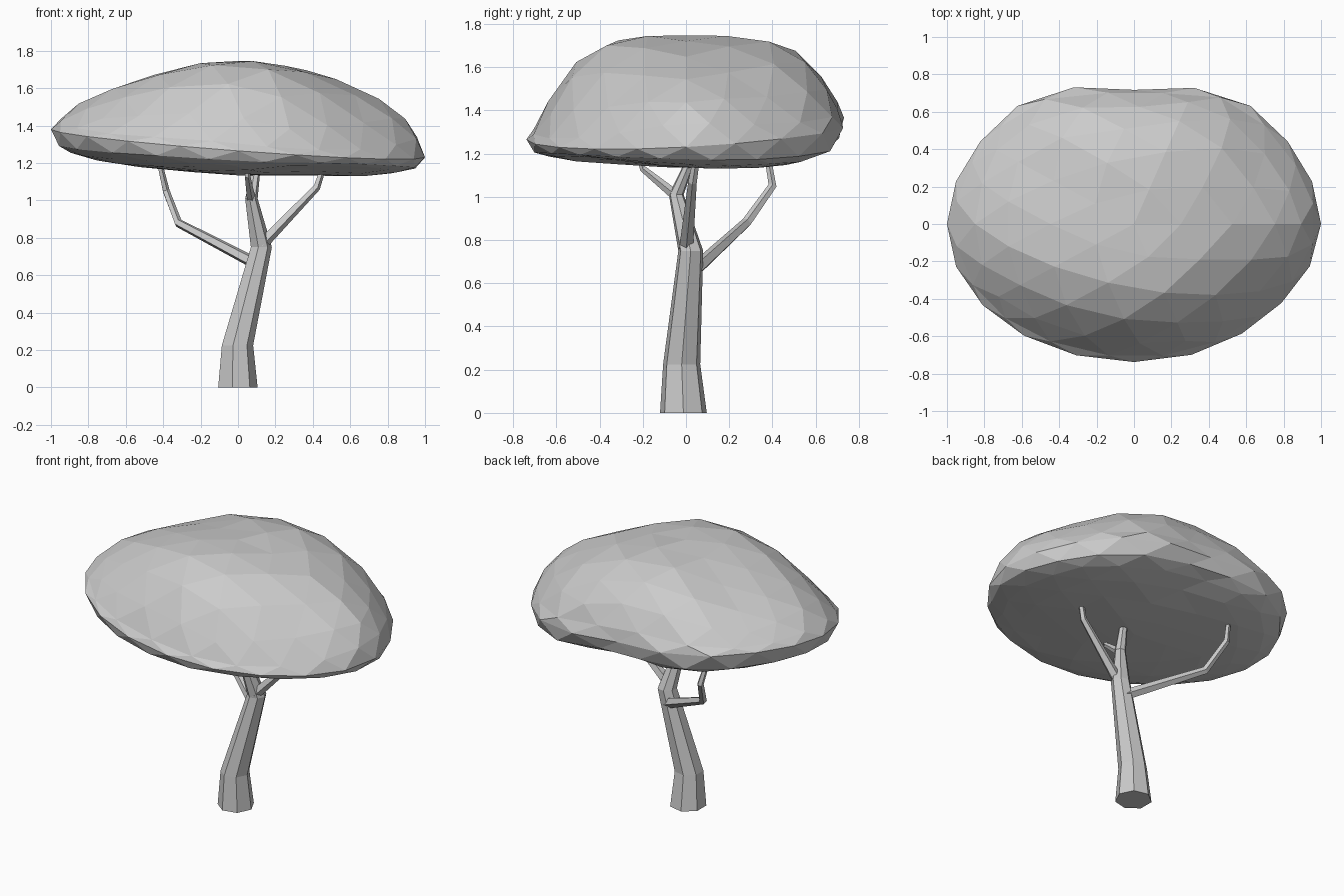
import bpy, bmesh, math
from mathutils import Vector

cube = bpy.data.objects.get("Cube")
if cube:
    bpy.data.objects.remove(cube)

grey = bpy.data.materials.new("pale_grey")
grey.use_nodes = True
grey.diffuse_color = (0.6, 0.6, 0.6, 1)
grey.node_tree.nodes["Principled BSDF"].inputs["Base Color"].default_value = (0.6, 0.6, 0.6, 1)


def finish(bm, name):
    bmesh.ops.recalc_face_normals(bm, faces=bm.faces)
    mesh = bpy.data.meshes.new(name)
    bm.to_mesh(mesh)
    bm.free()
    mesh.materials.append(grey)
    obj = bpy.data.objects.new(name, mesh)
    bpy.context.collection.objects.link(obj)
    return obj


def limb(name, path, sides, flat_rings=False):
    """Tapered faceted tube along (x, y, z, radius) points."""
    bm = bmesh.new()
    pts = [Vector(p[:3]) for p in path]
    rings = []
    for i, p in enumerate(pts):
        along = pts[min(i + 1, len(pts) - 1)] - pts[max(i - 1, 0)]
        if flat_rings:
            along = Vector((0, 0, 1))
        turn = Vector((0, 0, 1)).rotation_difference(along.normalized())
        ring = []
        for k in range(sides):
            a = math.tau * k / sides
            ring.append(bm.verts.new(p + turn @ Vector((math.cos(a), math.sin(a), 0)) * path[i][3]))
        rings.append(ring)
    for low, high in zip(rings, rings[1:]):
        for k in range(sides):
            n = (k + 1) % sides
            bm.faces.new((low[k], low[n], high[n], high[k]))
    bm.faces.new(rings[0])
    bm.faces.new(rings[-1])
    return finish(bm, name)


# Trunk and branches
limb("trunk", [(-.006, -.012, 0, .111), (-.007, -.02, .225, .088), (.122, .022, .75, .059),
               (.07, -.045, 1.01, .035), (.1, .03, 1.19, .022)], 7, True)
limb("back_right_branch", [(.1, .04, .66, .034), (-.32, .28, .88, .024),
                           (-.385, .4, 1.05, .02), (-.42, .375, 1.2, .015)], 5)
limb("left_branch", [(.12, 0, .76, .034), (.42, .03, 1.07, .021), (.46, .05, 1.19, .016)], 5)
limb("front_branch", [(.07, -.04, 1.0, .026), (.05, -.2, 1.13, .016), (.05, -.22, 1.21, .013)], 5)


# Canopy: faceted ball shaped into a lopsided dome with a flat underside
def bump(x, y, cx, cy, size):
    return math.exp(-((x - cx) ** 2 + (y - cy) ** 2) / size ** 2)


bm = bmesh.new()
bmesh.ops.create_icosphere(bm, subdivisions=3, radius=1)
for v in bm.verts:
    u, s, w = v.co
    rho = min(max(math.hypot(u, s), 1e-6), 1)
    c, d = u / rho, s / rho
    # Oval plan, fuller at the back corners and trimmed at the front left
    diagonal = (2 * c * d) ** 2
    if d > 0:
        swell = 1 + .15 * diagonal * d ** 4
    else:
        swell = 1 - .035 * diagonal * max(c, 0)
    x = u * swell
    y = s * .738 * swell * (1 - .03 * bump(u, s, .05, 1, .2))
    rim = 1.305 + rho * (-.075 * c + .04 * d)
    if w >= 0:
        # Ridge runs front to back; the shoulders between the axes fall away
        power = (1.85 - .25 * c) * c * c + 4.2 * d * d
        soft = (.63 - .11 * c) * c * c + (1.05 - .25 * d) * d * d + .2 * diagonal
        z = rim + (1.747 - rim) * (1 - rho ** power) ** soft
        z -= .035 * bump(x, y, -.42, .2, .25)
    else:
        floor = 1.16 - .03 * x + .025 * x * x - .025 * bump(x, y, 0, 0, .4)
        floor += .05 * bump(x, y, .05, .65, .25) + .025 * bump(x, y, .45, -.45, .3)
        corner = bump(x, y, .8, .3, .5)
        floor -= .025 * corner
        z = rim + (floor - rim) * min(1, (-w) ** (.6 - .2 * corner) * 1.15)
    v.co = (x, y, z)
finish(bm, "canopy")
